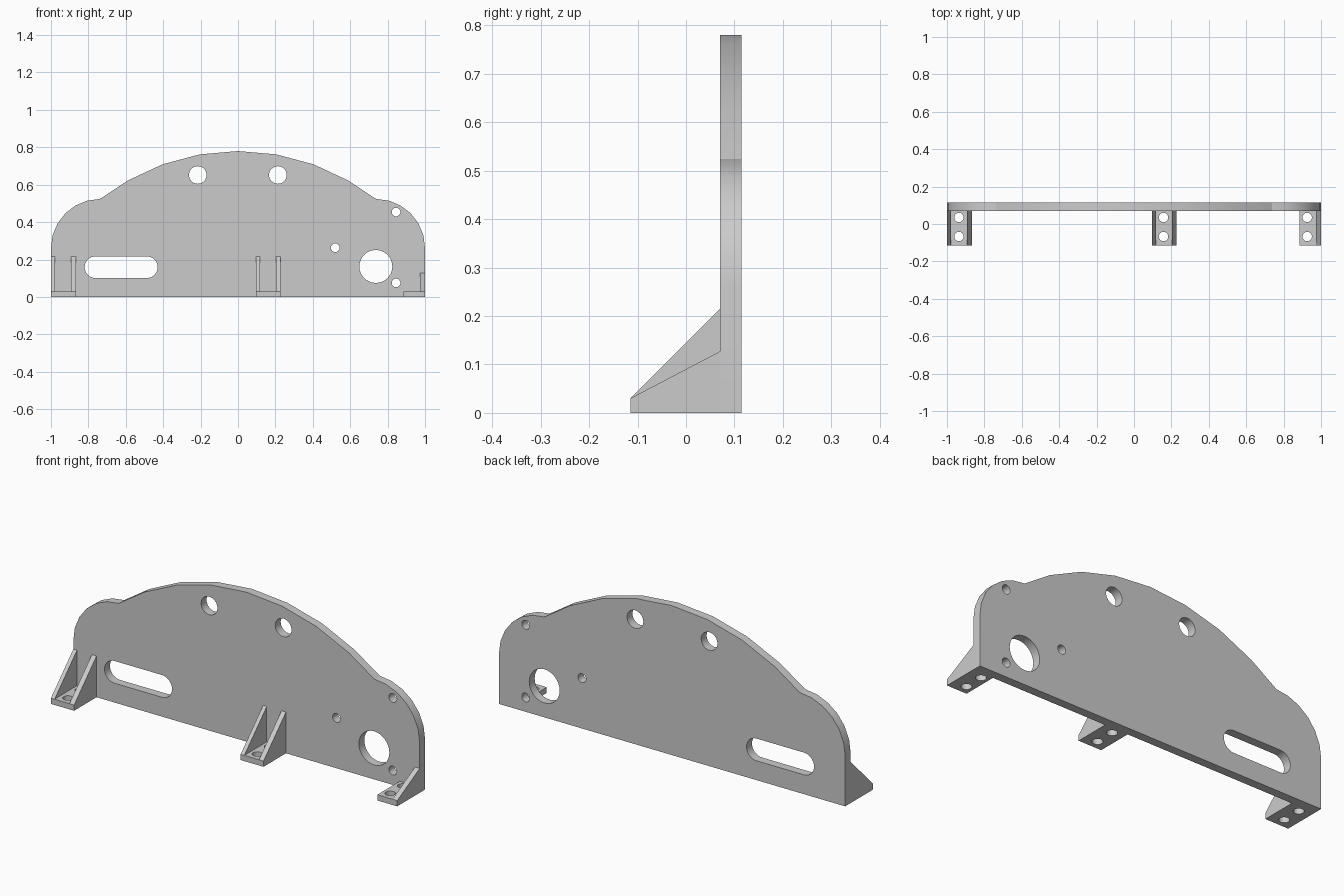
import bpy
import math
from mathutils import Matrix

cube = bpy.data.objects.get("Cube")
if cube:
    bpy.data.objects.remove(cube, do_unlink=True)

GREY = (0.6, 0.6, 0.6, 1)
metal = bpy.data.materials.new("plain grey")
metal.use_nodes = True
metal.diffuse_color = GREY
metal.node_tree.nodes["Principled BSDF"].inputs["Base Color"].default_value = GREY

# Sketch planes: columns say where the sketch x, sketch y and depth point
FLOOR = Matrix.Identity(3)
FRONT = Matrix(((1, 0, 0), (0, 0, -1), (0, 1, 0)))
SIDE = Matrix(((0, 0, 1), (1, 0, 0), (0, 1, 0)))


def arc(cx, cy, r, start, end, steps):
    angles = [math.radians(start + (end - start) * i / steps) for i in range(steps + 1)]
    return [(cx + r * math.cos(a), cy + r * math.sin(a)) for a in angles]


def circle(cx, cy, r, steps=32):
    return arc(cx, cy, r, 0, 360, steps)[:-1]


def rect(x0, x1, y0, y1):
    return [(x0, y0), (x1, y0), (x1, y1), (x0, y1)]


def prism(name, loops, plane, low, high):
    """Extrude an outline with holes from low to high along the plane's normal."""
    curve = bpy.data.curves.new(name, "CURVE")
    curve.dimensions = "2D"
    curve.fill_mode = "BOTH"
    curve.extrude = (high - low) / 2
    for loop in loops:
        spline = curve.splines.new("POLY")
        spline.points.add(len(loop) - 1)
        for point, (x, y) in zip(spline.points, loop):
            point.co = (x, y, 0, 1)
        spline.use_cyclic_u = True
    obj = bpy.data.objects.new(name, curve)
    bpy.context.collection.objects.link(obj)
    bpy.ops.object.select_all(action="DESELECT")
    obj.select_set(True)
    bpy.context.view_layer.objects.active = obj
    bpy.ops.object.convert(target="MESH")
    obj = bpy.context.object
    obj.data.transform(Matrix.Translation((0, 0, (low + high) / 2)))
    obj.data.transform(plane.to_4x4())
    bpy.ops.object.mode_set(mode="EDIT")
    bpy.ops.mesh.select_all(action="SELECT")
    bpy.ops.mesh.remove_doubles(threshold=0.0001)
    bpy.ops.mesh.normals_make_consistent(inside=False)
    bpy.ops.object.mode_set(mode="OBJECT")
    obj.data.materials.clear()
    obj.data.materials.append(metal)
    bpy.ops.object.shade_smooth_by_angle(angle=math.radians(25))
    return obj


# Upright plate: domed top between two rounded shoulders
PLATE_FRONT, PLATE_BACK, TOE = 0.07, 0.115, -0.115
shoulder = arc(0.738, 0.262, 0.262, 0, 90, 6)
dome = arc(0, -0.403, 1.183, 60, 90, 3)
half = [(1, 0)] + shoulder + dome
outline = half + [(-x, z) for x, z in reversed(half[:-1])]
slot = arc(-0.488, 0.159, 0.058, -90, 90, 16) + arc(-0.762, 0.159, 0.058, 90, 270, 16)
holes = [
    circle(-0.215, 0.652, 0.047), circle(0.213, 0.652, 0.047),
    circle(0.737, 0.163, 0.088),
    circle(0.845, 0.454, 0.023), circle(0.845, 0.075, 0.023),
    circle(0.52, 0.263, 0.023),
]
prism("upright_plate", [outline, slot] + holes, FRONT, -PLATE_BACK, -PLATE_FRONT)


# Mounting feet: drilled base with sloping ribs
def foot(name, x0, x1, hole_x, ribs, height):
    bolts = [circle(hole_x, y, 0.025) for y in (0.035, -0.067)]
    prism(name + "_base", [rect(x0, x1, TOE, PLATE_FRONT)] + bolts, FLOOR, 0, 0.03)
    web = [(TOE, 0), (PLATE_FRONT, 0), (PLATE_FRONT, height), (TOE, 0.03)]
    for i, (a, b) in enumerate(ribs):
        prism(f"{name}_rib_{i + 1}", [web], SIDE, a, b)


foot("right_foot", -1, -0.866, -0.936, [(-1, -0.979), (-0.893, -0.866)], 0.215)
foot("middle_foot", 0.096, 0.228, 0.158, [(0.096, 0.117), (0.202, 0.228)], 0.215)
foot("left_foot", 0.885, 1, 0.926, [(0.973, 1)], 0.127)
